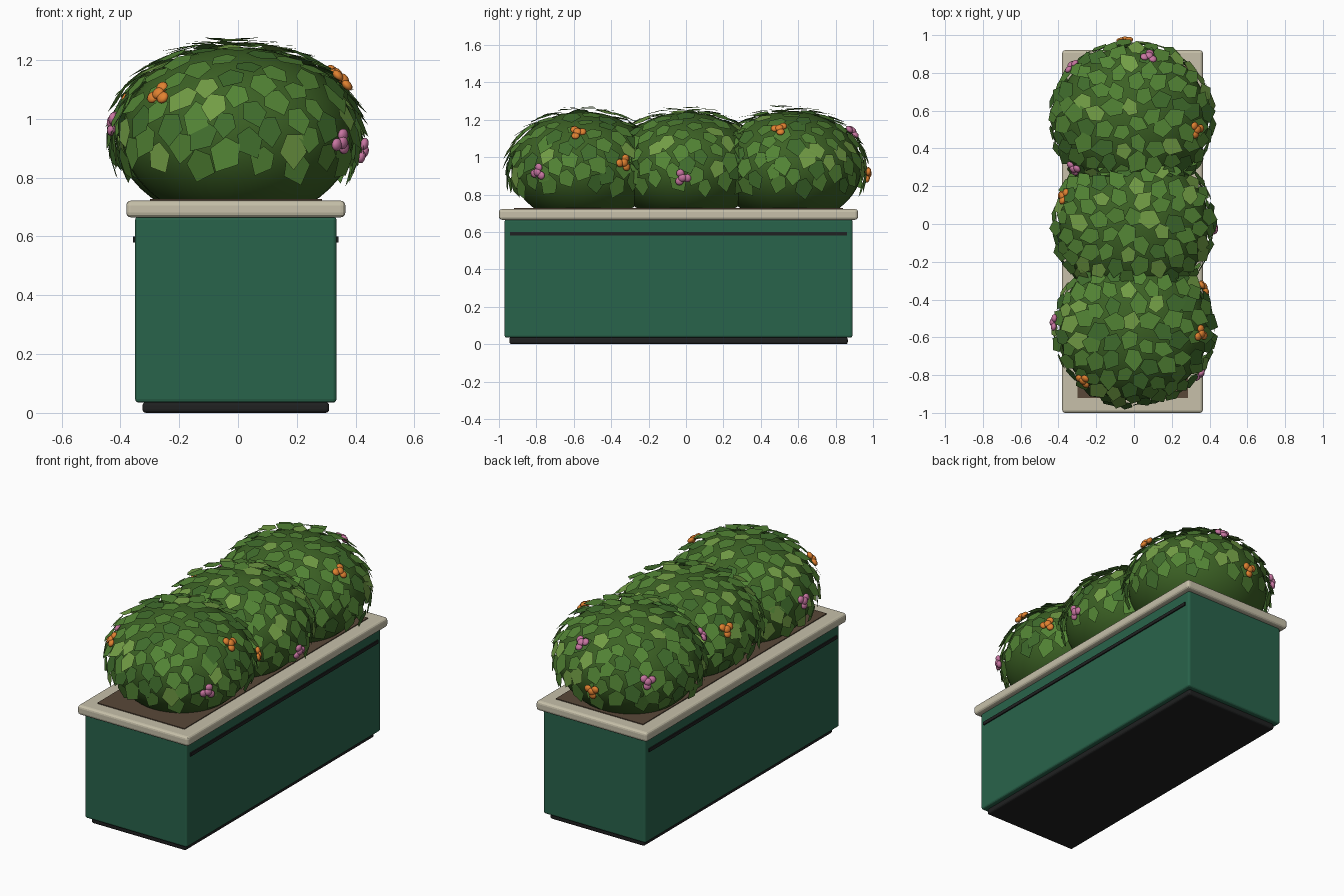
import bpy, bmesh, math, random
from mathutils import Vector, Matrix

if "Cube" in bpy.data.objects:
    bpy.data.objects.remove(bpy.data.objects["Cube"])

random.seed(7)


def material(name, rgb):
    m = bpy.data.materials.new(name)
    m.diffuse_color = (*rgb, 1)
    m.use_nodes = True
    m.node_tree.nodes["Principled BSDF"].inputs["Base Color"].default_value = m.diffuse_color
    return m


GREEN = material("green_paint", (0.022, 0.125, 0.07))
BLACK = material("dark_trim", (0.014, 0.015, 0.015))
STONE = material("stone_rim", (0.57, 0.53, 0.40))
SOIL = material("soil", (0.10, 0.065, 0.04))
CORE = material("foliage_core", (0.045, 0.12, 0.018))
LEAVES = [material("leaf_dark", (0.05, 0.15, 0.025)),
          material("leaf_mid", (0.085, 0.23, 0.035)),
          material("leaf_light", (0.17, 0.34, 0.06))]
ORANGE = material("orange_petals", (0.75, 0.22, 0.03))
PINK = material("pink_petals", (0.58, 0.18, 0.36))


def finish(name, bm, mats):
    me = bpy.data.meshes.new(name)
    bm.to_mesh(me)
    bm.free()
    for m in mats:
        me.materials.append(m)
    ob = bpy.data.objects.new(name, me)
    bpy.context.collection.objects.link(ob)
    return ob


def box(name, x0, x1, y0, y1, z0, z1, mat, bevel=0.0):
    bm = bmesh.new()
    size = Matrix.Diagonal((x1 - x0, y1 - y0, z1 - z0, 1))
    mid = Matrix.Translation(((x0 + x1) / 2, (y0 + y1) / 2, (z0 + z1) / 2))
    bmesh.ops.create_cube(bm, size=1, matrix=mid @ size)
    if bevel:
        bmesh.ops.bevel(bm, geom=bm.edges[:], offset=bevel, segments=3,
                        profile=0.5, affect='EDGES')
    return finish(name, bm, [mat])


# Planter box
box("plinth", -0.325, 0.31, -0.945, 0.865, 0.0, 0.037, BLACK, 0.012)
box("planter_body", -0.35, 0.335, -0.97, 0.89, 0.035, 0.668, GREEN, 0.012)
box("rim", -0.38, 0.365, -1.0, 0.92, 0.665, 0.722, STONE, 0.016)
box("soil_bed", -0.30, 0.285, -0.92, 0.84, 0.68, 0.727, SOIL)
for side, x in (("left", -0.349), ("right", 0.334)):
    box(side + "_trim_strip", x - 0.008, x + 0.008, -0.94, 0.86, 0.58, 0.6, BLACK)

# Foliage mounds: centre and radii
BUSHES = {"front": (Vector((0, -0.55, 0.945)), Vector((0.395, 0.385, 0.298))),
          "middle": (Vector((0, 0.0, 0.945)), Vector((0.395, 0.39, 0.295))),
          "back": (Vector((-0.01, 0.555, 0.945)), Vector((0.405, 0.385, 0.30)))}


def inside(p, bush, grow=1.0):
    c, r = BUSHES[bush]
    return sum(((p[i] - c[i]) / r[i]) ** 2 for i in range(3)) < grow


def surface_frame(p, bush, tilt=0.0, spin=0.0):
    """Frame with z along the surface normal and y pointing downhill."""
    c, r = BUSHES[bush]
    n = Vector(((p[i] - c[i]) / r[i] ** 2 for i in range(3))).normalized()
    side = n.cross(Vector((0, 0, -1)))
    side = side.normalized() if side.length > 0.01 else Vector((1, 0, 0))
    down = side.cross(n)
    if down.z > 0:
        side, down = -side, -down
    side = down.cross(n)
    rot = Matrix((side, down, n)).transposed().to_4x4()
    return (Matrix.Translation(p) @ rot @ Matrix.Rotation(tilt, 4, 'X')
            @ Matrix.Rotation(spin, 4, 'Z'))


LEAF = [(-0.026, -0.048), (0.026, -0.048), (0.047, 0.008), (0.0, 0.06), (-0.047, 0.008)]
COUNT, LOW = 150, -0.36

for bush, (c, r) in BUSHES.items():
    # Smooth inner mound
    bm = bmesh.new()
    bmesh.ops.create_uvsphere(bm, u_segments=40, v_segments=24, radius=1,
                              matrix=Matrix.Translation(c) @ Matrix.Diagonal((*r, 1)))
    for f in bm.faces:
        f.smooth = True
    finish(bush + "_foliage_core", bm, [CORE])

    # Flat leaves on a spiral around the mound
    bm = bmesh.new()
    phase = random.random() * 6
    for i in range(COUNT):
        z = 1 - (1 - LOW) * (i + 0.5) / COUNT
        a = i * math.pi * (3 - math.sqrt(5)) + phase + random.uniform(-0.06, 0.06)
        s = math.sqrt(1 - z * z)
        d = Vector((s * math.cos(a), s * math.sin(a), z))
        p = c + Vector(d[k] * (r[k] + random.uniform(0.02, 0.034)) for k in range(3))
        if any(inside(p, o, 0.93) for o in BUSHES if o != bush):
            continue
        m = surface_frame(p, bush, random.uniform(0.03, 0.3), random.uniform(-0.7, 0.7))
        k = random.uniform(0.85, 1.12)
        verts = [bm.verts.new(m @ Vector((x * k * random.uniform(0.9, 1.1),
                                          y * k * random.uniform(0.9, 1.1), 0)))
                 for x, y in LEAF]
        f = bm.faces.new(verts)
        f.material_index = random.choice((0, 1, 1, 1, 2))
    finish(bush + "_leaves", bm, LEAVES)

# Blossom clusters: approximate position, bush, colour
BLOSSOMS = [((-0.26, -0.82, 1.08), "front", ORANGE), ((0.35, -0.58, 1.13), "front", ORANGE),
            ((0.37, -0.33, 0.97), "front", ORANGE), ((0.35, -0.79, 0.92), "front", PINK),
            ((-0.43, -0.52, 0.99), "front", PINK), ((0.43, -0.02, 0.89), "middle", PINK),
            ((-0.38, 0.15, 1.06), "middle", ORANGE), ((-0.31, 0.30, 1.06), "back", PINK),
            ((0.33, 0.50, 1.15), "back", ORANGE), ((-0.05, 0.98, 0.91), "back", ORANGE),
            ((0.08, 0.89, 1.14), "back", PINK), ((-0.31, 0.82, 0.99), "back", PINK)]

for i, (pos, bush, mat) in enumerate(BLOSSOMS):
    c, r = BUSHES[bush]
    d = Vector(pos) - c
    scale = math.sqrt(sum((d[k] / (r[k] + 0.036)) ** 2 for k in range(3)))
    frame = surface_frame(c + d / scale, bush, 0, random.random() * 6)
    bm = bmesh.new()
    for j in range(4):
        a = j * math.tau / 3
        off = (0, 0, 0.006) if j == 3 else (0.026 * math.cos(a), 0.026 * math.sin(a), 0)
        bmesh.ops.create_uvsphere(bm, u_segments=12, v_segments=8, radius=0.022,
                                  matrix=frame @ Matrix.Translation(off)
                                  @ Matrix.Diagonal((1, 1, 0.65, 1)))
    for f in bm.faces:
        f.smooth = True
    finish(f"blossom_cluster_{i + 1}", bm, [mat])
